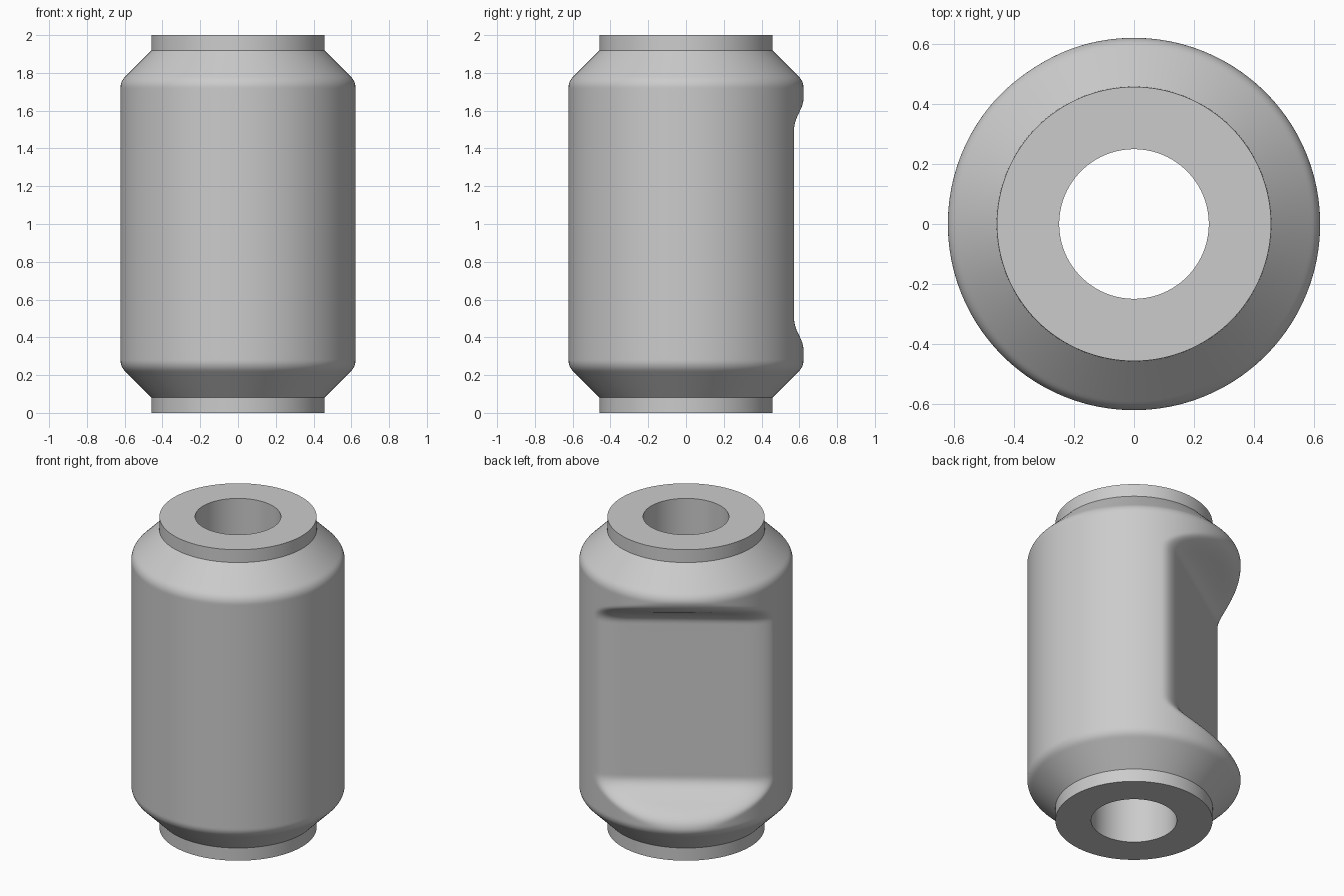
import bpy, bmesh, math

cube = bpy.data.objects.get("Cube")
if cube:
    bpy.data.objects.remove(cube, do_unlink=True)

SEGMENTS = 192
BODY_R, NECK_R, HOLE_R = 0.622, 0.458, 0.25
FILLET, FILLET_H = 0.08, 0.722          # shoulder rounding and where it begins
FLAT_DIST, FLAT_DIR = 0.383, math.radians(123.5)
FLAT_H, RAMP_H = 0.48, 0.8              # where the pocket's end ramps start and stop
BLEND = 0.1                             # softness of the pocket edges
RAMP_RISE = BODY_R + BLEND - FLAT_DIST


def body_radius(h):
    """Radius of the turned body at height h from its middle."""
    if h <= FILLET_H:
        return BODY_R
    corner = FILLET * math.sqrt(0.5)
    if h <= FILLET_H + corner:
        return BODY_R - FILLET + math.sqrt(FILLET**2 - (h - FILLET_H)**2)
    return BODY_R - FILLET + 2 * corner - (h - FILLET_H)


def outer_radius(h, angle):
    """Body radius with the side pocket softly cut away."""
    r = body_radius(h)
    c = math.cos(angle - FLAT_DIR)
    if h > RAMP_H or c < 0.2:
        return r
    t = max(h - FLAT_H, 0) / (RAMP_H - FLAT_H)
    ramp = t**3 * (10 - 15 * t + 6 * t * t)
    cut = (FLAT_DIST + RAMP_RISE * ramp) / c
    soft = max(BLEND - abs(r - cut), 0) / BLEND
    return min(r, cut) - soft * soft * BLEND / 4


# Heights: plain flat, curved pocket ends with rounded shoulder, cone
levels = [FLAT_H * i / 6 for i in range(7)]
levels += [FLAT_H + (RAMP_H - FLAT_H) * i / 40 for i in range(1, 41)]
levels += [0.86, 0.918]
heights = [-h for h in reversed(levels[1:])] + levels

bm = bmesh.new()
angles = [2 * math.pi * i / SEGMENTS for i in range(SEGMENTS)]


def ring(z, radius):
    return [bm.verts.new((radius(a) * math.cos(a), radius(a) * math.sin(a), z))
            for a in angles]


# Closed section: hole, lower neck, body, upper neck
rings = [ring(0, lambda a: HOLE_R), ring(0, lambda a: NECK_R)]
rings += [ring(1 + h, lambda a, h=h: outer_radius(abs(h), a)) for h in heights]
rings += [ring(2, lambda a: NECK_R), ring(2, lambda a: HOLE_R)]
for k, lower in enumerate(rings):
    upper = rings[(k + 1) % len(rings)]
    for i in range(SEGMENTS):
        j = (i + 1) % SEGMENTS
        bm.faces.new((lower[i], lower[j], upper[j], upper[i]))
bmesh.ops.recalc_face_normals(bm, faces=bm.faces)

mesh = bpy.data.meshes.new("bushing_body")
bm.to_mesh(mesh)
bm.free()
body = bpy.data.objects.new("bushing_body", mesh)
bpy.context.collection.objects.link(body)

# Plain grey finish
grey = bpy.data.materials.new("plain_grey")
grey.use_nodes = True
colour = (0.6, 0.6, 0.6, 1)
grey.diffuse_color = colour
grey.node_tree.nodes["Principled BSDF"].inputs["Base Color"].default_value = colour
mesh.materials.append(grey)

bpy.ops.object.select_all(action='DESELECT')
body.select_set(True)
bpy.context.view_layer.objects.active = body
bpy.ops.object.shade_smooth_by_angle(angle=math.radians(40))
